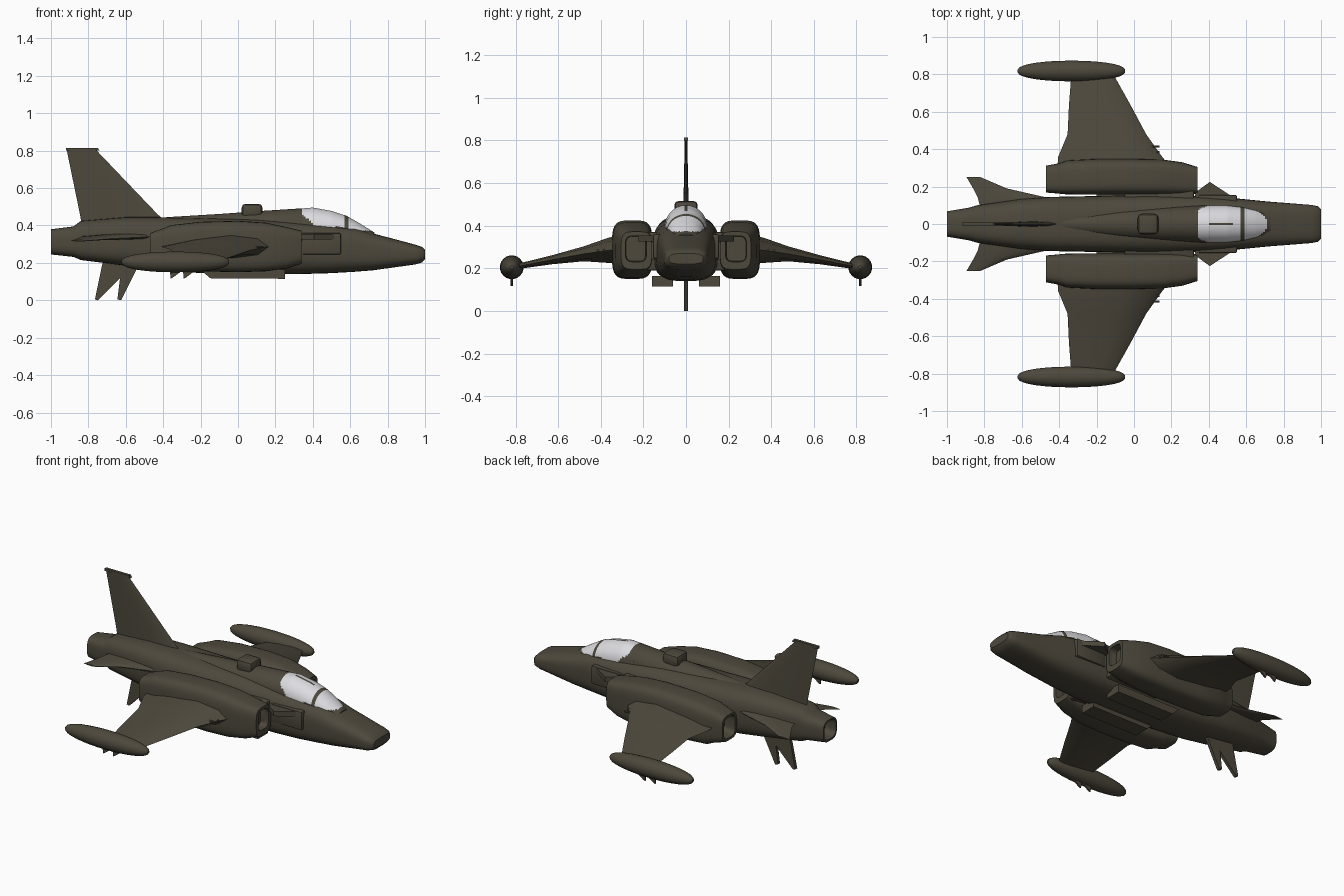
import bpy, bmesh, math
from mathutils import Vector

if "Cube" in bpy.data.objects:
    bpy.data.objects.remove(bpy.data.objects["Cube"])


def material(name, rgb):
    m = bpy.data.materials.new(name)
    m.diffuse_color = (*rgb, 1)
    m.use_nodes = True
    m.node_tree.nodes["Principled BSDF"].inputs["Base Color"].default_value = m.diffuse_color
    return m


OLIVE = material("olive_drab", (0.075, 0.065, 0.045))
GLASS = material("pale_glass", (0.72, 0.72, 0.75))


def finish(bm, name, smooth=35):
    bmesh.ops.recalc_face_normals(bm, faces=bm.faces)
    me = bpy.data.meshes.new(name)
    bm.to_mesh(me)
    bm.free()
    me.materials.append(OLIVE)
    ob = bpy.data.objects.new(name, me)
    bpy.context.collection.objects.link(ob)
    bpy.context.view_layer.objects.active = ob
    for o in bpy.context.selected_objects:
        o.select_set(False)
    ob.select_set(True)
    bpy.ops.object.shade_smooth_by_angle(angle=math.radians(smooth))
    return ob


def skin(bm, rings):
    """Join equal vertex rings and cap both ends."""
    rings = [[bm.verts.new(p) for p in r] for r in rings]
    n = len(rings[0])
    for a, b in zip(rings, rings[1:]):
        for i in range(n):
            bm.faces.new((a[i], a[(i + 1) % n], b[(i + 1) % n], b[i]))
    bm.faces.new(rings[0])
    bm.faces.new(rings[-1])


def loft(name, sections, power=2.0, n=32):
    """Sections are (x, y_min, y_max, z_min, z_max), rounded by a superellipse."""
    bm = bmesh.new()
    rings = []
    for x, y0, y1, z0, z1 in sections:
        ring = []
        for i in range(n):
            t = 2 * math.pi * (i + 0.5) / n
            c, s = math.cos(t), math.sin(t)
            u = math.copysign(abs(c) ** (2 / power), c)
            v = math.copysign(abs(s) ** (2 / power), s)
            ring.append((x, (y0 + y1) / 2 + u * (y1 - y0) / 2,
                         (z0 + z1) / 2 + v * (z1 - z0) / 2))
        rings.append(ring)
    skin(bm, rings)
    return finish(bm, name)


def slab(name, outline, axis, lo, hi):
    """Flat outline extruded along y (xz outline) or z (xy outline)."""
    bm = bmesh.new()
    put = (lambda a, b, c: (a, c, b)) if axis == 'y' else (lambda a, b, c: (a, b, c))
    skin(bm, [[put(a, b, c) for a, b in outline] for c in (lo, hi)])
    return finish(bm, name, 20)


def box(name, x0, x1, y0, y1, z0, z1, bevel=0.0):
    bm = bmesh.new()
    skin(bm, [[(x, y0, z0), (x, y1, z0), (x, y1, z1), (x, y0, z1)] for x in (x0, x1)])
    if bevel:
        bmesh.ops.bevel(bm, geom=bm.edges[:], offset=bevel, segments=2,
                        affect='EDGES', profile=0.5)
    return finish(bm, name)


def airfoil(name, stations):
    """Stations are (span vector, x_trailing, x_leading, thickness); span is (y, z)."""
    shape = [(0, 0), (0.3, 0.6), (0.65, 1), (0.9, 0.7), (1, 0),
             (0.9, -0.7), (0.65, -1), (0.3, -0.6)]
    bm = bmesh.new()
    rings = []
    for (y, z), xt, xl, th in stations:
        vertical = name == "tail_fin"
        rings.append([(xt + (xl - xt) * a,
                       y + (b * th / 2 if vertical else 0),
                       z + (0 if vertical else b * th / 2)) for a, b in shape])
    skin(bm, rings)
    return finish(bm, name)


def mirror(ob):
    """Copy a left side part to the other side."""
    m = ob.modifiers.new("mirror", 'MIRROR')
    m.use_axis = (False, True, False)
    m.use_mirror_merge = False
    return ob


# Fuselage with blunt nose and hollow tail pipe
hull = [(-0.93, .05, .27, .36), (-1.0, .058, .258, .372), (-1.0, .068, .245, .38),
        (-.88, .088, .232, .395),
        (-.84, .10, .215, .425), (-.6, .135, .185, .445), (-.45, .145, .165, .445),
        (-.2, .15, .145, .44), (.1, .155, .14, .435), (.34, .15, .14, .42),
        (.5, .142, .145, .405), (.62, .13, .152, .39), (.72, .12, .16, .358),
        (.85, .11, .178, .324), (.95, .102, .192, .297), (.985, .095, .203, .285),
        (1.0, .08, .22, .27)]
loft("fuselage", [(x, -w, w, a, b) for x, w, a, b in hull], 3.2, 36)

# Dorsal spine
spine = [(-.5, .03, .42), (-.38, .055, .445), (-.1, .08, .462), (.15, .09, .48),
         (.34, .098, .492), (.37, .09, .485)]
loft("dorsal_spine", [(x, -w, w, .30, t) for x, w, t in spine], 2.0)

# Canopy: dome with glass panes split by a frame
keys = [(.30, .098, .488), (.40, .10, .496), (.50, .098, .478),
        (.58, .09, .452), (.65, .078, .412), (.73, .055, .362)]
rows = []
x = .30
while x < .7301:
    k = max(i for i in range(5) if keys[i][0] <= x + 1e-6)
    (xa, wa, ta), (xb, wb, tb) = keys[k], keys[k + 1]
    f = (x - xa) / (xb - xa)
    w, t = wa + (wb - wa) * f, ta + (tb - ta) * f
    rows.append((x, -w, w, .29, t))
    x += .01
canopy = loft("canopy", rows, 2.0, 48)
canopy.data.materials.append(GLASS)
for p in canopy.data.polygons:
    c = p.center
    side = abs(c.y)
    rear = .325 < c.x < .57 and c.z > .50 - .9 * max(.03, min(c.x - .30, .12))
    rear = rear and not (side < .012 and .40 < c.x < .53)
    front = .595 < c.x < .715 and c.z > .372
    if (rear or front) and c.z > .365 and p.normal.x < .95:
        p.material_index = 1

# Dorsal sensor bump
box("dorsal_bump", .02, .13, -.055, .055, .44, .516, .02)

# Engine nacelles with recessed intakes and exhausts
nacelle = [(-.40, .19, .29, .23, .33), (-.47, .185, .295, .215, .345),
           (-.47, .168, .312, .20, .36), (-.40, .162, .325, .18, .385),
           (-.36, .158, .34, .165, .402), (-.2, .157, .348, .155, .42),
           (.0, .157, .348, .15, .425), (.15, .157, .345, .155, .415),
           (.26, .157, .33, .17, .392), (.34, .16, .305, .195, .372),
           (.34, .185, .285, .23, .352), (.29, .188, .282, .233, .35)]
mirror(loft("engine_nacelle", nacelle, 4.0, 32))

# Wing carry-through, belly packs and intake strakes
box("wing_carry_through", -.05, .32, -.19, .19, .19, .37, .01)
mirror(slab("belly_pack", [(-.2, .165), (-.15, .118), (.25, .115), (.25, .165)],
            'y', .06, .16))
mirror(slab("intake_strake", [(.32, .12), (.33, .17), (.405, .225), (.52, .15), (.52, .12)],
            'z', .325, .355))
mirror(box("fuselage_cheek", .34, .55, .10, .155, .245, .36, .008))

# Drooping wings
mirror(airfoil("wing", [((.30, .29), -.41, .20, .13), ((.36, .285), -.405, .15, .12),
                        ((.48, .268), -.355, .065, .07),
                        ((.63, .24), -.348, -.015, .042), ((.80, .207), -.335, -.11, .024)]))

# Wing-root gun barrels
for y in (.385, .415):
    r = .006
    mirror(loft("gun_barrel", [(a, y - r, y + r, .285 - r, .285 + r)
                               for a in (.02, .135)], 2, 8))

# Wing-tip tanks with small fins
tank = []
for i in range(17):
    t = math.pi * (.03 + .94 * i / 16)
    r = .056 * math.sin(t) ** .8
    tank.append((-.335 - .288 * math.cos(t), .818 - r, .818 + r, .205 - r, .205 + r))
mirror(loft("tip_tank", tank, 2, 20))
for x in (-.36, -.29):
    mirror(slab("tank_fin", [(x - .005, .165), (x, .116), (x + .012, .122), (x + .07, .165)],
                'y', .813, .823))

# Tail fin with cap
airfoil("tail_fin", [((0, .40), -.835, -.36, .034), ((0, .46), -.845, -.43, .026),
                     ((0, .80), -.915, -.755, .012)])
slab("fin_cap", [(-.92, .80), (-.92, .815), (-.75, .815), (-.74, .80)], 'y', -.009, .009)

# Swept tailplanes
mirror(airfoil("tailplane", [((.08, .345), -.82, -.40, .04), ((.14, .34), -.835, -.46, .03),
                             ((.19, .33), -.86, -.68, .018), ((.25, .318), -.895, -.82, .008)]))

# Twin ventral fins
slab("rear_ventral_fin", [(-.72, .22), (-.765, .005), (-.75, 0), (-.60, .15), (-.55, .22)],
     'y', -.01, .01)
slab("front_ventral_fin", [(-.62, .20), (-.645, .005), (-.625, 0), (-.54, .17), (-.5, .22)],
     'y', -.01, .01)
